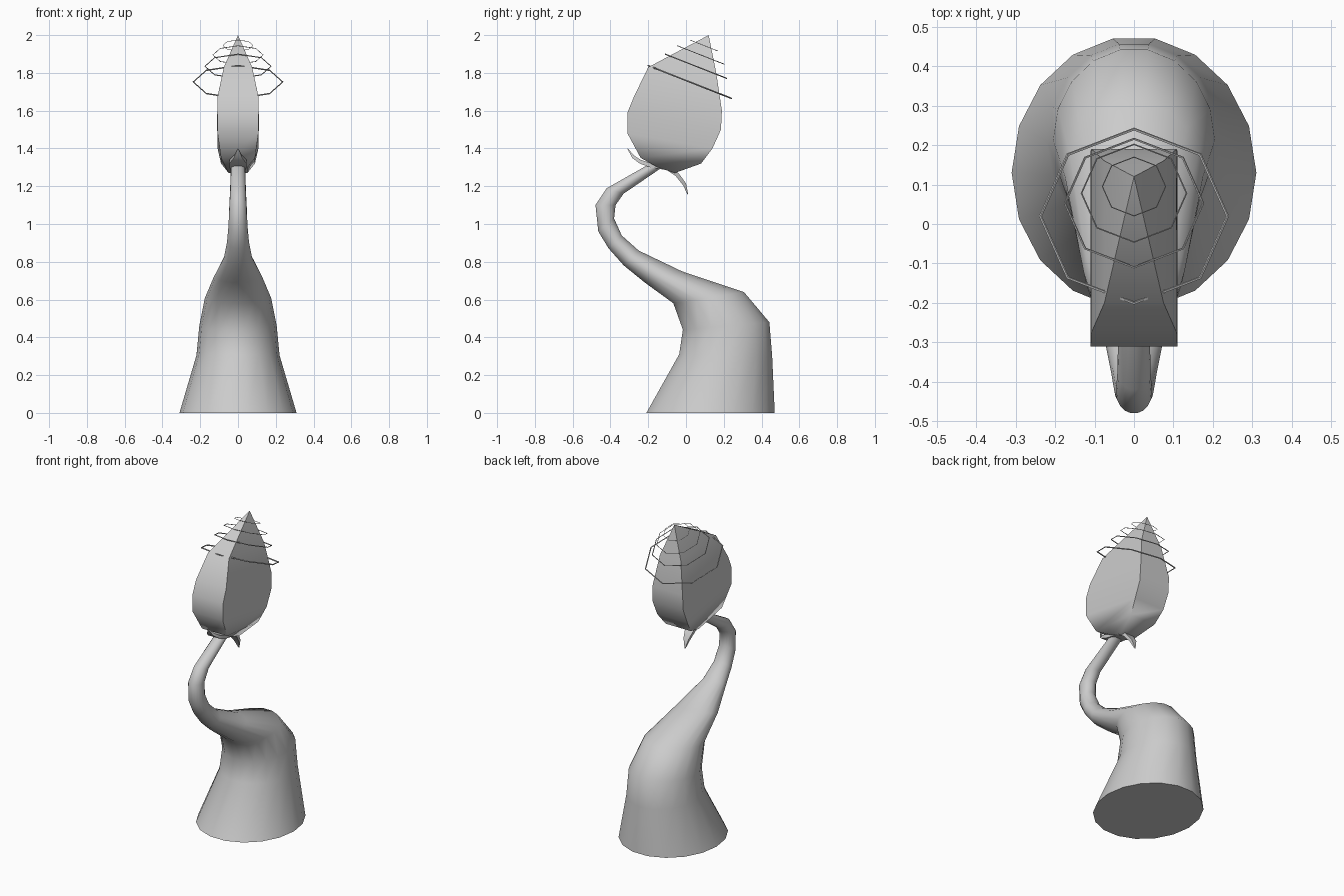
import bpy, bmesh
from math import sin, cos, pi, radians
from mathutils import Vector


def loft(name, sections, angles, scale=1.0, tip=None, angle=60):
    """Skin rings; each section = (front y, z, back y, z, half width in x)."""
    bm = bmesh.new()
    rings = []
    for fy, fz, by, bz, w in sections:
        mid = Vector((0, (fy + by) / 2, (fz + bz) / 2))
        half = Vector((0, (by - fy) / 2, (bz - fz) / 2)) * scale
        rings.append([bm.verts.new(mid + half * sin(a) + Vector((w * scale * cos(a), 0, 0)))
                      for a in angles])
    n = len(angles)
    for a, b in zip(rings, rings[1:]):
        for i in range(n):
            j = (i + 1) % n
            bm.faces.new((a[i], a[j], b[j], b[i]))
    bm.faces.new(rings[0])
    if tip:
        t = bm.verts.new(tip)
        for i in range(n):
            bm.faces.new((rings[-1][i], rings[-1][(i + 1) % n], t))
    else:
        bm.faces.new(rings[-1])
    bmesh.ops.recalc_face_normals(bm, faces=bm.faces)
    me = bpy.data.meshes.new(name)
    bm.to_mesh(me)
    bm.free()
    ob = bpy.data.objects.new(name, me)
    bpy.context.collection.objects.link(ob)
    bpy.ops.object.select_all(action='DESELECT')
    ob.select_set(True)
    bpy.context.view_layer.objects.active = ob
    bpy.ops.object.shade_smooth_by_angle(angle=radians(angle))
    return ob


ROUND = [2 * pi * i / 18 for i in range(18)]
SQUARE = [pi / 4 + pi / 2 * i for i in range(4)]

# Trunk: wide foot narrowing into a curved neck
loft("trunk", [
    (-0.215, 0.00, 0.475, 0.00, 0.31),
    (-0.04, 0.31, 0.46, 0.30, 0.22),
    (-0.02, 0.44, 0.445, 0.48, 0.205),
    (-0.07, 0.58, 0.31, 0.64, 0.175),
    (-0.22, 0.69, -0.02, 0.75, 0.128),
    (-0.33, 0.78, -0.25, 0.86, 0.075),
    (-0.41, 0.87, -0.34, 0.94, 0.058),
    (-0.465, 0.96, -0.38, 1.03, 0.05),
    (-0.48, 1.10, -0.372, 1.10, 0.046),
    (-0.42, 1.19, -0.33, 1.16, 0.042),
    (-0.19, 1.32, -0.14, 1.29, 0.038),
], ROUND)

# Bulb: flat-sided bud with a pointed top
loft("bulb", [
    (-0.15, 1.30, -0.06, 1.27, 0.05),
    (-0.24, 1.35, 0.08, 1.32, 0.09),
    (-0.31, 1.48, 0.14, 1.40, 0.108),
    (-0.31, 1.59, 0.185, 1.50, 0.11),
    (-0.275, 1.675, 0.19, 1.60, 0.108),
    (-0.20, 1.83, 0.16, 1.80, 0.075),
], SQUARE, scale=2 ** 0.5, tip=(0, 0.12, 2.0))

# Sepals: one thin strip, pointed at both ends, cupping the bulb
loft("sepals", [
    (-0.31, 1.398, -0.308, 1.40, 0.002),
    (-0.285, 1.35, -0.275, 1.362, 0.022),
    (-0.245, 1.32, -0.24, 1.34, 0.045),
    (-0.19, 1.30, -0.18, 1.32, 0.045),
    (-0.10, 1.285, -0.09, 1.302, 0.042),
    (-0.055, 1.255, -0.04, 1.27, 0.032),
    (-0.015, 1.205, 0.0, 1.215, 0.018),
    (0.008, 1.155, 0.012, 1.157, 0.002),
], SQUARE, scale=2 ** 0.5)

# Halo rings: tilted thin octagons round the tip
for i, (y, z, r, t) in enumerate([(0.02, 1.752, 0.237, 0.004), (0.053, 1.835, 0.175, 0.003),
                                  (0.078, 1.895, 0.133, 0.002), (0.095, 1.945, 0.08, 0.0015)]):
    bpy.ops.mesh.primitive_torus_add(major_segments=8, minor_segments=4, major_radius=r,
                                     minor_radius=t, location=(0, y, z),
                                     rotation=(radians(-21.5), 0, 0))
    bpy.context.object.name = f"halo_ring_{i + 1}"
